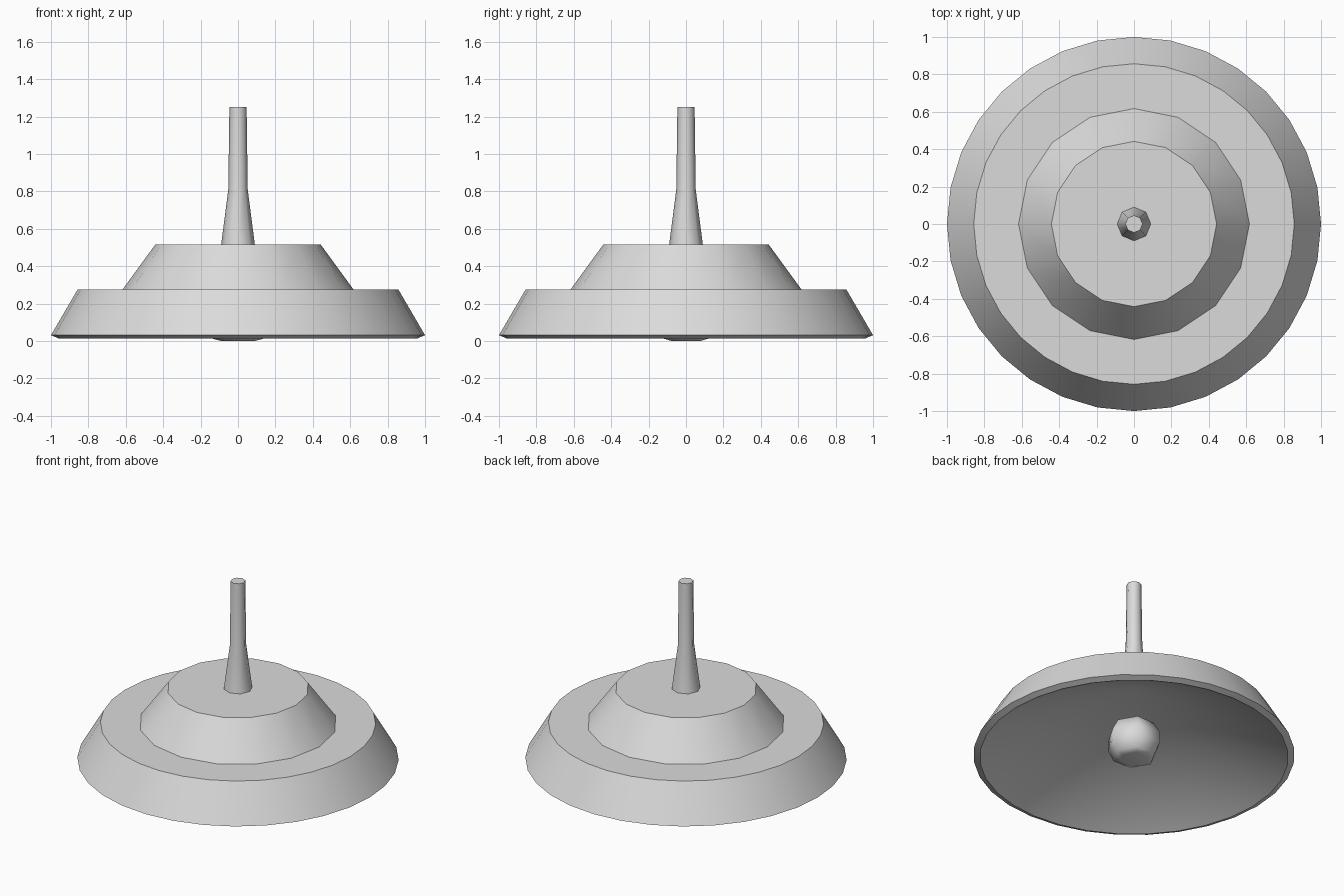
import bpy
import bmesh
import math

cube = bpy.data.objects.get("Cube")
if cube:
    bpy.data.objects.remove(cube, do_unlink=True)

grey = bpy.data.materials.new("light_grey")
grey.use_nodes = True
colour = (0.71, 0.71, 0.71, 1)
grey.diffuse_color = colour
grey.node_tree.nodes["Principled BSDF"].inputs["Base Color"].default_value = colour


def lathe(name, profile, sides, smooth_angle, cap_start=False, cap_end=False):
    """Revolve (radius, height) points about z; a first radius of 0 makes a pole."""
    bm = bmesh.new()
    rings = []
    for radius, z in profile:
        count = sides if radius > 0 else 1
        rings.append([bm.verts.new((radius * math.cos(math.tau * i / sides),
                                    radius * math.sin(math.tau * i / sides), z))
                      for i in range(count)])
    for low, high in zip(rings, rings[1:]):
        for i in range(sides):
            j = (i + 1) % sides
            if len(low) == 1:
                bm.faces.new((low[0], high[j], high[i]))
            else:
                bm.faces.new((low[i], low[j], high[j], high[i]))
    if cap_start:
        bm.faces.new(rings[0][::-1])
    if cap_end:
        bm.faces.new(rings[-1])
    mesh = bpy.data.meshes.new(name)
    bm.to_mesh(mesh)
    bm.free()
    mesh.materials.append(grey)
    obj = bpy.data.objects.new(name, mesh)
    bpy.context.collection.objects.link(obj)
    bpy.ops.object.select_all(action="DESELECT")
    obj.select_set(True)
    bpy.context.view_layer.objects.active = obj
    bpy.ops.object.shade_smooth_by_angle(angle=math.radians(smooth_angle))


# Wide shade, hollowed underneath by a deep cone that reaches into the upper tier
lathe("lower_shade",
      [(0, 0.5), (0.96, 0.014), (1, 0.031), (0.857, 0.276),
       (0.6, 0.276)], 32, 30)

# Narrower tier on top, open below
lathe("upper_shade", [(0.617, 0.276), (0.442, 0.516)], 16, 30, cap_end=True)

# Hanging stem, flared at its foot
lathe("stem", [(0.09, 0.516), (0.052, 0.81), (0.046, 1.252)], 8, 60, cap_end=True)

# Six-sided rounded bulb below the shade
lathe("bulb", [(0.088, 0), (0.135, 0.012), (0.171, 0.09), (0.171, 0.16),
               (0.13, 0.235), (0.07, 0.265)], 6, 80, cap_start=True, cap_end=True)
